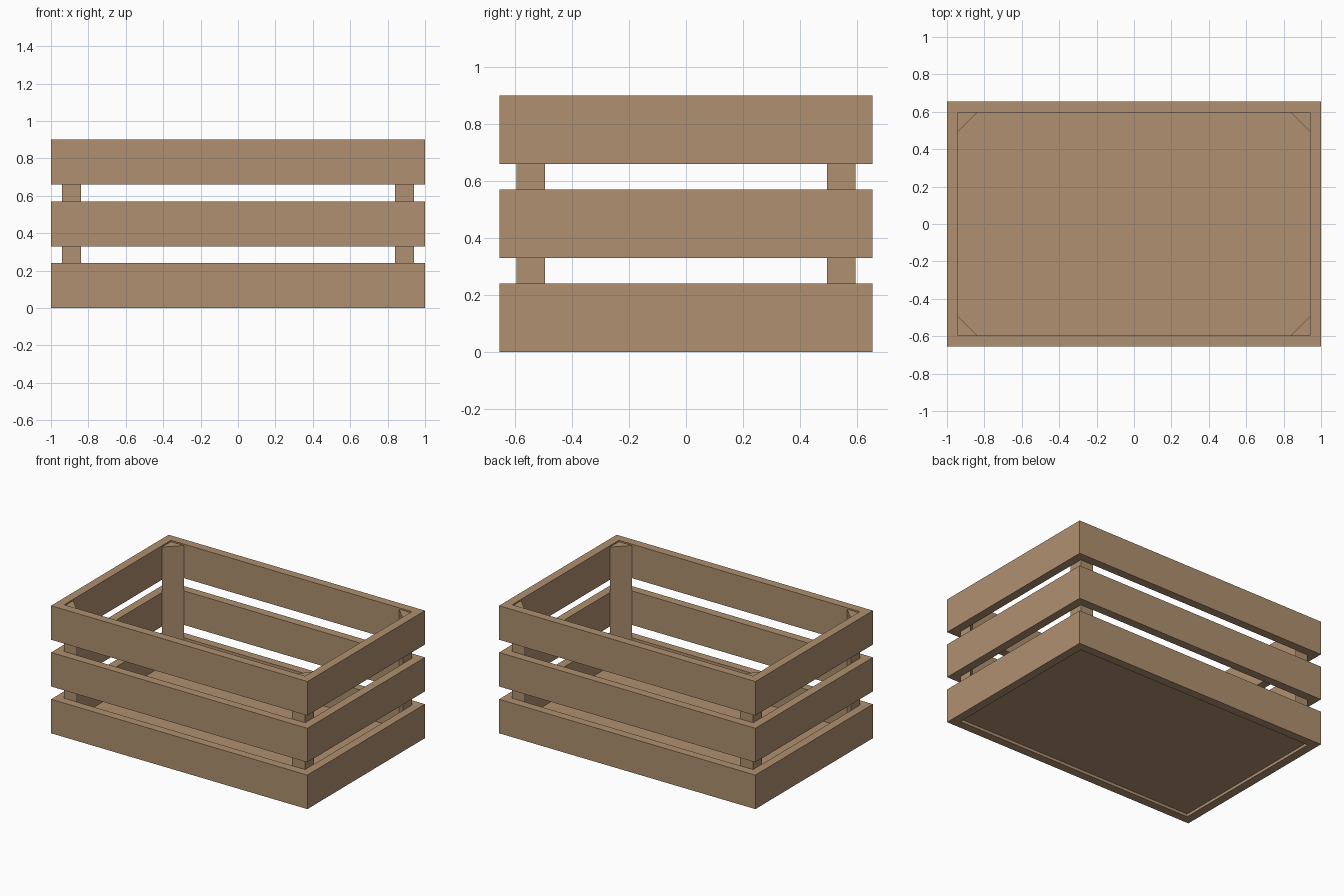
import bpy, bmesh

if "Cube" in bpy.data.objects:
    bpy.data.objects.remove(bpy.data.objects["Cube"])

X, Y, T = 1.0, 0.655, 0.06      # outer half sizes, board thickness
IX, IY = X - T, Y - T           # inner half sizes
POST = 0.10                     # leg of the triangular corner post

wood = bpy.data.materials.new("light_brown_wood")
wood.diffuse_color = (0.43, 0.28, 0.163, 1.0)
wood.use_nodes = True
wood.node_tree.nodes["Principled BSDF"].inputs["Base Color"].default_value = wood.diffuse_color


def make_object(name, bm):
    bmesh.ops.recalc_face_normals(bm, faces=bm.faces)
    mesh = bpy.data.meshes.new(name)
    bm.to_mesh(mesh)
    bm.free()
    mesh.materials.append(wood)
    obj = bpy.data.objects.new(name, mesh)
    bpy.context.collection.objects.link(obj)
    return obj


def prism(name, outline, z0, z1):
    """Solid with a flat outline, from z0 up to z1."""
    bm = bmesh.new()
    face = bm.faces.new([bm.verts.new((x, y, z0)) for x, y in outline])
    top = bmesh.ops.extrude_face_region(bm, geom=[face], use_keep_orig=True)["geom"]
    for v in top:
        if isinstance(v, bmesh.types.BMVert):
            v.co.z = z1
    return make_object(name, bm)


def rect(hx, hy):
    return [(-hx, -hy), (hx, -hy), (hx, hy), (-hx, hy)]


def slat_ring(name, z0, z1):
    """Closed rectangular band of four boards."""
    bm = bmesh.new()
    loops = [[bm.verts.new((x, y, z)) for x, y in rect(hx, hy)]
             for hx, hy, z in ((X, Y, z0), (X, Y, z1), (IX, IY, z1), (IX, IY, z0))]
    for a, b in zip(loops, loops[1:] + loops[:1]):
        for i in range(4):
            j = (i + 1) % 4
            bm.faces.new((a[i], a[j], b[j], b[i]))
    return make_object(name, bm)


# Three bands of slats
for part, z in (("lower", 0.0), ("middle", 0.33), ("upper", 0.66)):
    slat_ring(part + "_slats", z, z + 0.24)

# Triangular corner posts, just below the rim
for sx, side in ((-1, "left"), (1, "right")):
    for sy, end in ((-1, "front"), (1, "back")):
        prism(f"{end}_{side}_post",
              [(sx * IX, sy * IY), (sx * (IX - POST), sy * IY), (sx * IX, sy * (IY - POST))],
              0.03, 0.89)

# Floor panel, slightly recessed from below
prism("floor_panel", rect(IX, IY), 0.02, 0.05)
